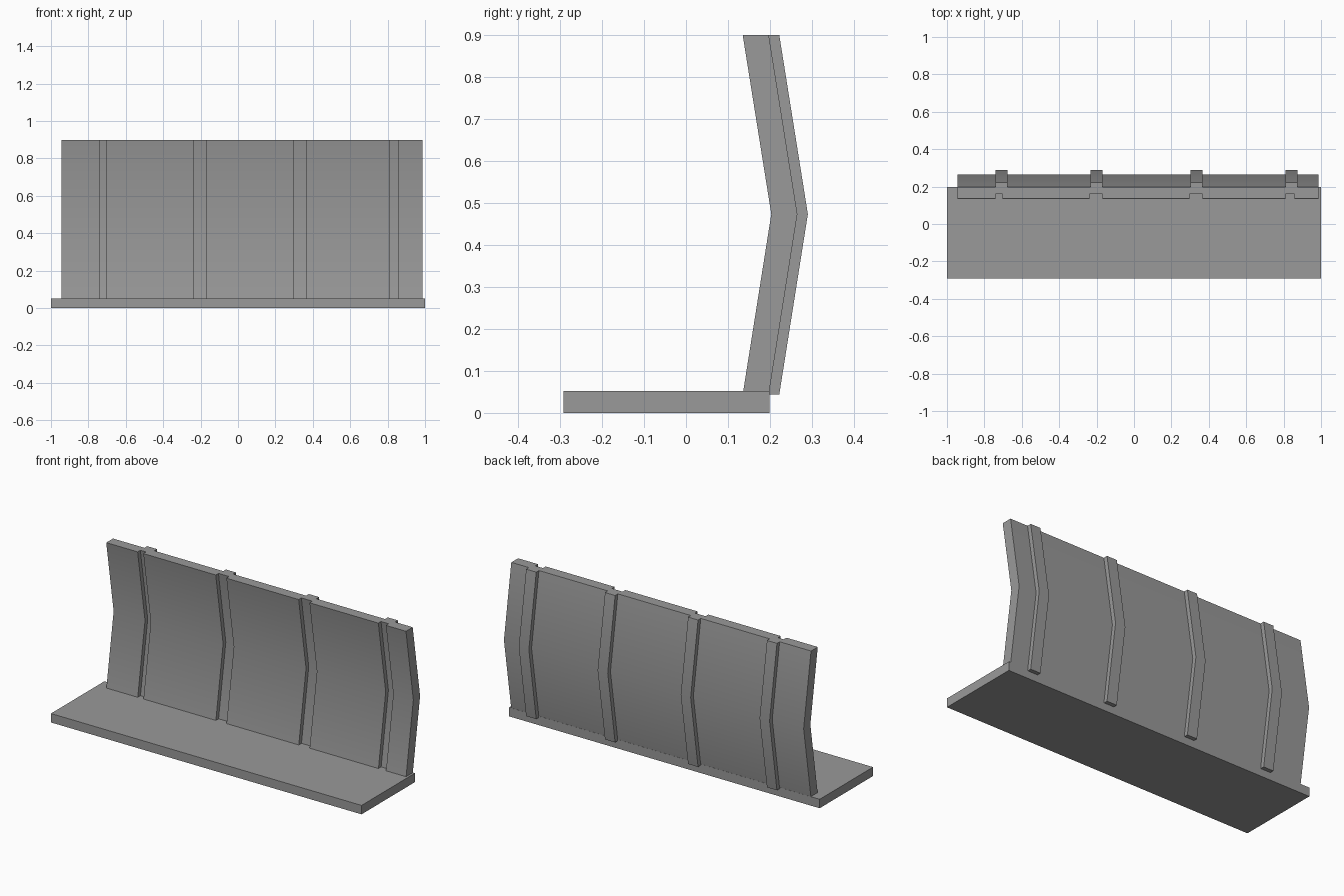
import bpy, bmesh
from math import radians

if "Cube" in bpy.data.objects:
    bpy.data.objects.remove(bpy.data.objects["Cube"])

THICK, STEP = 0.062, 0.025           # sheet thickness, depth of the pressed ribs
LEVELS = [(0.135, 0.044), (0.203, 0.473), (0.135, 0.899)]   # front face y, z
# front groove start/end and back rib start/end along x
RIBS = [(-0.741, -0.704, -0.741, -0.677), (-0.238, -0.169, -0.233, -0.169),
        (0.296, 0.366, 0.301, 0.366), (0.809, 0.858, 0.809, 0.874)]

grey = bpy.data.materials.new("dark_grey")
grey.diffuse_color = (0.32, 0.32, 0.32, 1)
grey.use_nodes = True
grey.node_tree.nodes["Principled BSDF"].inputs["Base Color"].default_value = grey.diffuse_color


def finish(name, bm):
    bmesh.ops.recalc_face_normals(bm, faces=bm.faces)
    mesh = bpy.data.meshes.new(name)
    bm.to_mesh(mesh)
    bm.free()
    mesh.materials.append(grey)
    obj = bpy.data.objects.new(name, mesh)
    bpy.context.collection.objects.link(obj)
    return obj


def stepped(x0, x1, spans, y):
    """Line from x0 to x1 at y, shifted back over each span."""
    pts = [(x0, y)]
    for a, b in spans:
        pts += [(a, y), (a, y + STEP), (b, y + STEP), (b, y)]
    return pts + [(x1, y)]


# Base slab
bm = bmesh.new()
bmesh.ops.create_cube(bm, size=1)
for v in bm.verts:
    v.co = (v.co.x * 2, v.co.y * 0.491 - 0.0465, (v.co.z + 0.5) * 0.052)
finish("base_slab", bm)

# Bent back wall: ribbed cross-section carried through three levels
front = stepped(-0.943, 0.987, [r[:2] for r in RIBS], 0)
back = stepped(-0.943, 0.987, [r[2:] for r in RIBS], THICK)
section = front + back[::-1]
bm = bmesh.new()
rings = [[bm.verts.new((x, y + dy, z)) for x, y in section] for dy, z in LEVELS]
n = len(section)
for low, high in zip(rings, rings[1:]):
    for i in range(n):
        j = (i + 1) % n
        bm.faces.new((low[i], low[j], high[j], high[i]))
bm.faces.new(rings[0])
bm.faces.new(rings[-1])
wall = finish("ribbed_wall", bm)

# Smooth the shallow bend, keep the rib edges sharp
bpy.context.view_layer.objects.active = wall
wall.select_set(True)
bpy.ops.object.shade_smooth_by_angle(angle=radians(30))
